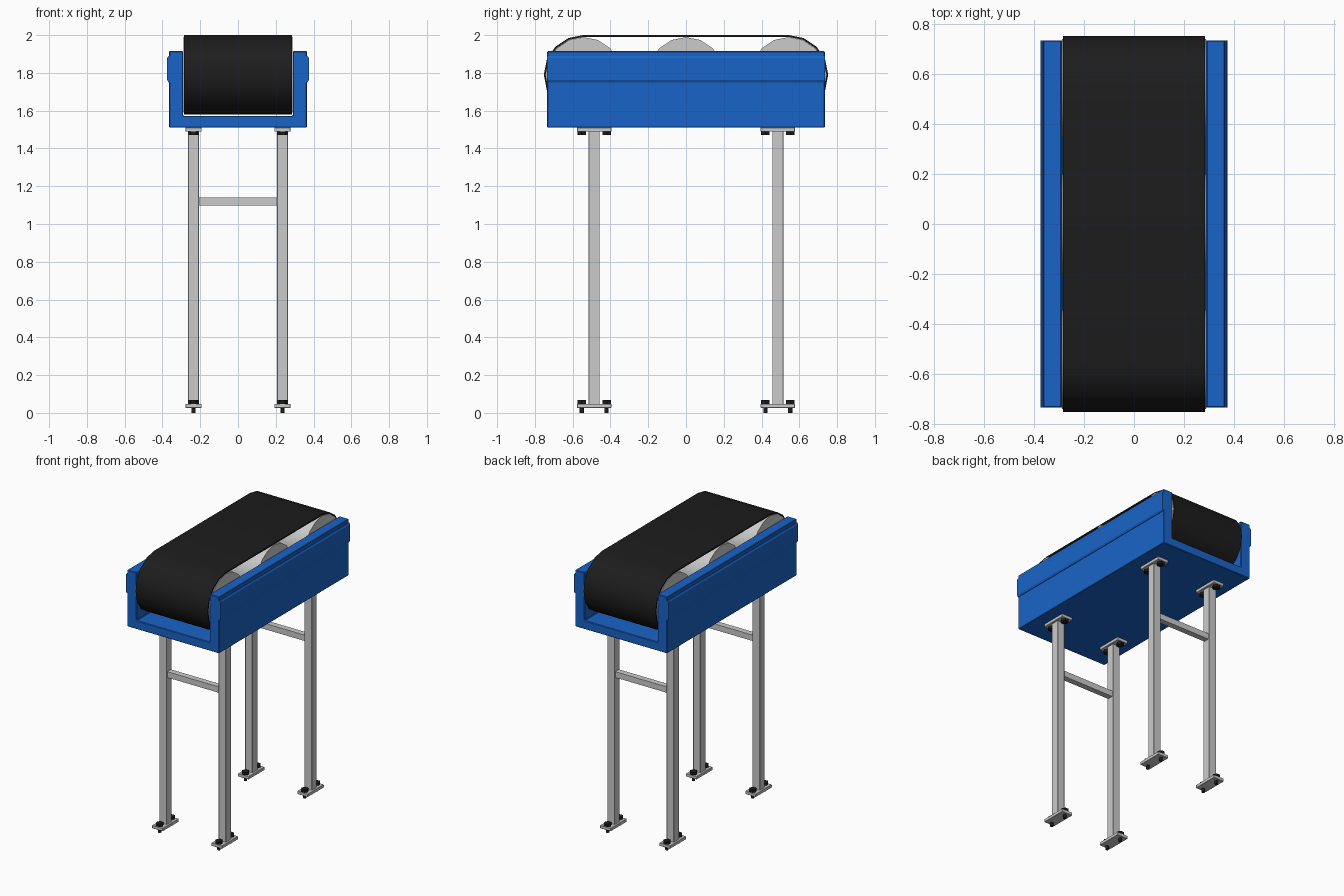
import bpy, bmesh, math
from mathutils import Matrix

if "Cube" in bpy.data.objects:
    bpy.data.objects.remove(bpy.data.objects["Cube"])


def material(name, rgb):
    m = bpy.data.materials.new(name)
    m.diffuse_color = (*rgb, 1)
    m.use_nodes = True
    m.node_tree.nodes["Principled BSDF"].inputs["Base Color"].default_value = m.diffuse_color
    return m


BLUE = material("blue_paint", (0.01, 0.127, 0.58))
BLACK = material("black_rubber", (0.012, 0.012, 0.012))


def finish(name, bm, mat=None, bevel=0, smooth=False):
    bmesh.ops.recalc_face_normals(bm, faces=bm.faces)
    me = bpy.data.meshes.new(name)
    bm.to_mesh(me)
    bm.free()
    ob = bpy.data.objects.new(name, me)
    bpy.context.collection.objects.link(ob)
    if mat:
        me.materials.append(mat)
    if bevel:
        b = ob.modifiers.new("bevel", 'BEVEL')
        b.width, b.segments = bevel, 1
    if smooth:
        bpy.ops.object.select_all(action='DESELECT')
        ob.select_set(True)
        bpy.context.view_layer.objects.active = ob
        bpy.ops.object.shade_smooth_by_angle(angle=math.radians(30))
    return ob


def box(name, center, size, mat=None, bevel=0):
    bm = bmesh.new()
    bmesh.ops.create_cube(bm, size=1, matrix=Matrix.Translation(center) @ Matrix.Diagonal((*size, 1)))
    return finish(name, bm, mat, bevel)


def cylinder(bm, center, r, depth, sides, rot=Matrix()):
    bmesh.ops.create_cone(bm, cap_ends=True, segments=sides, radius1=r, radius2=r,
                          depth=depth, matrix=Matrix.Translation(center) @ rot)


def extrude_profile(name, pts, y0, y1, mat, bevel=0):
    # closed xz profile swept along y
    bm = bmesh.new()
    f = bm.faces.new([bm.verts.new((x, y0, z)) for x, z in pts])
    ext = bmesh.ops.extrude_face_region(bm, geom=[f])
    verts = [g for g in ext["geom"] if isinstance(g, bmesh.types.BMVert)]
    bmesh.ops.translate(bm, verts=verts, vec=(0, y1 - y0, 0))
    return finish(name, bm, mat, bevel)


# U-shaped trough
extrude_profile("trough", [(-.365, 1.51), (.365, 1.51), (.365, 1.915), (.29, 1.915), (.29, 1.572),
                           (-.29, 1.572), (-.29, 1.915), (-.365, 1.915)], -.735, .735, BLUE, .004)

# Raised strips along the trough sides
for s, side in ((-1, "left"), (1, "right")):
    extrude_profile("side_strip_" + side,
                    [(s * .36, 1.889), (s * .368, 1.889), (s * .375, 1.878), (s * .375, 1.762),
                     (s * .368, 1.75), (s * .36, 1.75)], -.735, .735, BLUE)

# Rollers
ROLL_Z, ROLL_Y = 1.79, .543
for i, y in enumerate((-ROLL_Y, 0, ROLL_Y)):
    bm = bmesh.new()
    cylinder(bm, (0, y, ROLL_Z), .199, .576, 16, Matrix.Rotation(math.pi / 2, 4, 'Y'))
    finish(f"roller_{i + 1}", bm, smooth=True)

# Belt: closed loop around the end rollers
def belt_loop(r):
    return [(s * (ROLL_Y + r * math.sin(a)), ROLL_Z + s * r * math.cos(a))
            for s in (1, -1) for a in (i * math.pi / 8 for i in range(9))]


bm = bmesh.new()
rings = [[bm.verts.new((x, y, z)) for y, z in belt_loop(r)]
         for x, r in ((-.285, .21), (.285, .21), (.285, .2), (-.285, .2))]
n = len(rings[0])
for k in range(4):
    a, b = rings[k], rings[(k + 1) % 4]
    for i in range(n):
        j = (i + 1) % n
        bm.faces.new((a[i], a[j], b[j], b[i]))
finish("belt", bm, BLACK, smooth=True)

# Legs with end plates and bolts
LEG_X, LEG_Y = .235, .486
for sy, fb in ((-1, "front"), (1, "back")):
    for sx, lr in ((-1, "left"), (1, "right")):
        tag = f"{fb}_{lr}"
        x, y = sx * LEG_X, sy * LEG_Y
        box("leg_" + tag, (x, y, .768), (.058, .058, 1.45), bevel=.002)
        box("foot_plate_" + tag, (x, y, .037), (.085, .182, .022), bevel=.002)
        box("top_plate_" + tag, (x, y, 1.5), (.085, .182, .022), bevel=.002)
        bm = bmesh.new()
        for dy in (-.066, .066):
            cylinder(bm, (x, y + dy, .057), .026, .02, 6, Matrix.Rotation(math.pi / 2, 4, 'Z'))
            cylinder(bm, (x, y + dy, .025), .011, .05, 12)
            cylinder(bm, (x, y + dy, 1.481), .026, .02, 6, Matrix.Rotation(math.pi / 2, 4, 'Z'))
        finish("bolts_" + tag, bm, BLACK)
    # Cross bar between the pair of legs
    box("cross_bar_" + fb, (0, sy * LEG_Y, 1.12), (.42, .042, .042))
